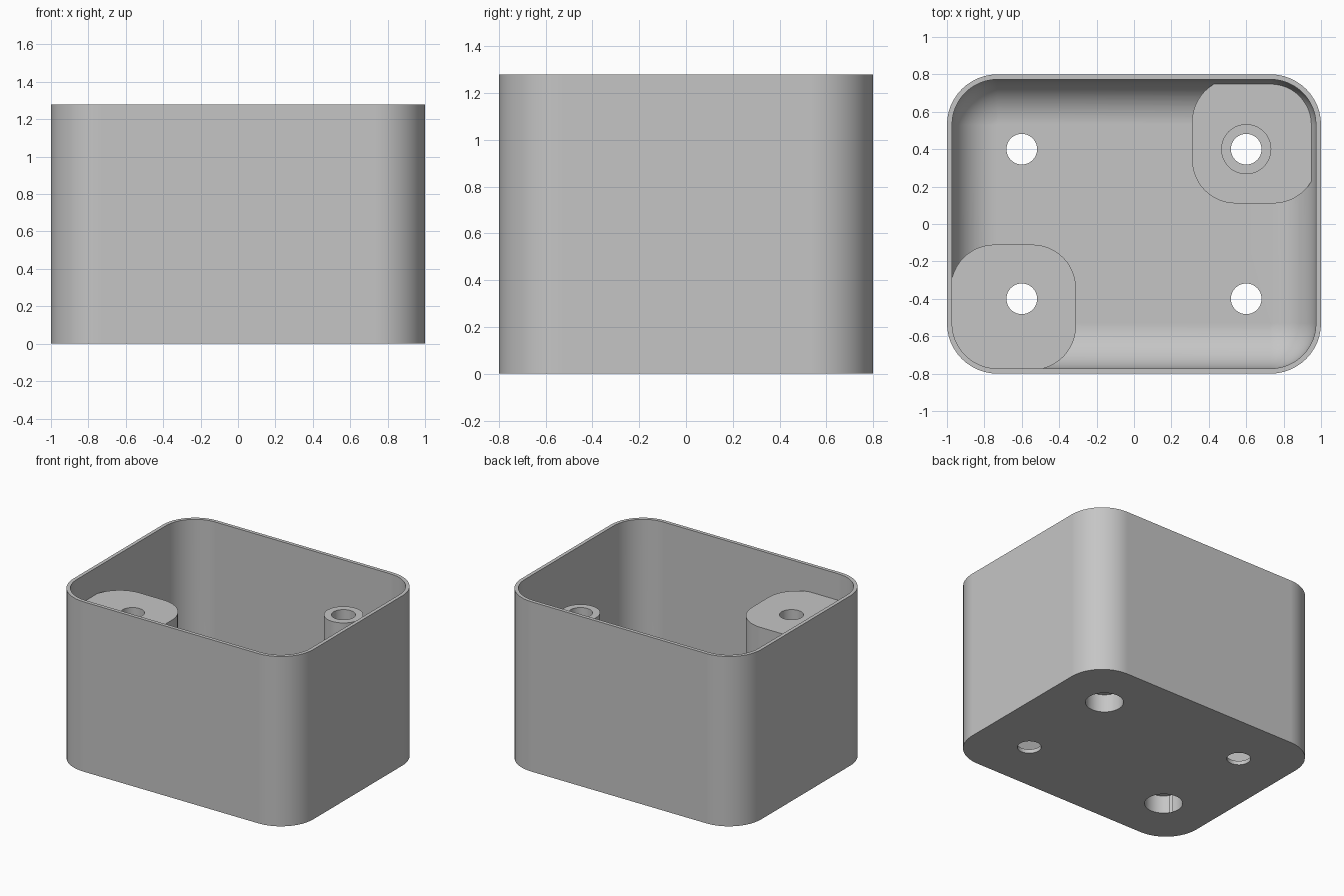
import bpy, bmesh, math

cube = bpy.data.objects.get("Cube")
if cube:
    bpy.data.objects.remove(cube, do_unlink=True)

HALF_X, HALF_Y, HEIGHT, CORNER = 1.0, 0.8, 1.28, 0.27
WALL, FLOOR, FILLET = 0.027, 0.03, 0.24
HOLE_X, HOLE_Y = 0.6, 0.4
POST_TOP, PAD_TOP = 1.08, 0.165
STEPS = 12

grey = bpy.data.materials.new("light_grey")
grey.use_nodes = True
colour = (0.56, 0.56, 0.56, 1)
grey.diffuse_color = colour
grey.node_tree.nodes["Principled BSDF"].inputs["Base Color"].default_value = colour


def rounded_rect(hx, hy, r, cx=0, cy=0):
    """Outline of a rounded rectangle, counter-clockwise."""
    pts = []
    for quarter, (sx, sy) in enumerate([(1, 1), (-1, 1), (-1, -1), (1, -1)]):
        for i in range(STEPS + 1):
            a = math.pi / 2 * (quarter + i / STEPS)
            pts.append((cx + sx * (hx - r) + r * math.cos(a),
                        cy + sy * (hy - r) + r * math.sin(a)))
    return pts


def circle(cx, cy, r, n=48):
    return [(cx + r * math.cos(math.tau * i / n), cy + r * math.sin(math.tau * i / n))
            for i in range(n)]


def loft(name, sections):
    """Skin a closed solid through (outline, height) sections."""
    bm = bmesh.new()
    rings = [[bm.verts.new((x, y, z)) for x, y in pts] for pts, z in sections]
    for low, high in zip(rings, rings[1:]):
        n = len(low)
        for i in range(n):
            j = (i + 1) % n
            bm.faces.new((low[i], low[j], high[j], high[i]))
    bm.faces.new(rings[0][::-1])
    bm.faces.new(rings[-1])
    bmesh.ops.recalc_face_normals(bm, faces=bm.faces)
    mesh = bpy.data.meshes.new(name)
    bm.to_mesh(mesh)
    bm.free()
    mesh.materials.append(grey)
    obj = bpy.data.objects.new(name, mesh)
    bpy.context.collection.objects.link(obj)
    return obj


def prism(name, outline, z0, z1):
    return loft(name, [(outline, z0), (outline, z1)])


def combine(target, tool, operation):
    """Apply a boolean and discard the tool."""
    mod = target.modifiers.new("boolean", "BOOLEAN")
    mod.operation, mod.object, mod.solver = operation, tool, "EXACT"
    bpy.context.view_layer.objects.active = target
    bpy.ops.object.modifier_apply(modifier=mod.name)
    bpy.data.objects.remove(tool, do_unlink=True)


# Thin-walled tray: outside up, over the rim, down the inside and round the floor fillet
def inset(d):
    return rounded_rect(HALF_X - d, HALF_Y - d, CORNER - d)


sections = [(inset(0), 0), (inset(0), HEIGHT), (inset(WALL), HEIGHT)]
for i in range(STEPS + 1):
    a = math.pi / 2 * i / STEPS
    sections.append((inset(WALL + FILLET * (1 - math.cos(a))),
                     FLOOR + FILLET * (1 - math.sin(a))))
box = loft("open_box", sections)

# Rounded corner blocks: a tall one at front right, a low pad at back left
for name, side, top in (("tall_post", -1, POST_TOP), ("low_pad", 1, PAD_TOP)):
    outline = rounded_rect(0.335, 0.335, 0.235, side * 0.645, side * 0.445)
    combine(box, prism(name, outline, FLOOR / 2, top), "UNION")

# Slim standoff on the low pad
combine(box, prism("standoff", circle(HOLE_X, HOLE_Y, 0.134), FLOOR * 2, POST_TOP), "UNION")

# Four through holes, with wide recesses under the two posts
for sx in (-1, 1):
    for sy in (-1, 1):
        x, y = sx * HOLE_X, sy * HOLE_Y
        combine(box, prism("screw_hole", circle(x, y, 0.082), -0.1, HEIGHT), "DIFFERENCE")
        if sx == sy:
            combine(box, prism("head_recess", circle(x, y, 0.13), -0.1, 0.135), "DIFFERENCE")

# Smooth curves, crisp edges
bpy.ops.object.select_all(action="DESELECT")
box.select_set(True)
bpy.context.view_layer.objects.active = box
bpy.ops.object.shade_smooth_by_angle(angle=math.radians(30))
normals = box.modifiers.new("weighted_normals", "WEIGHTED_NORMAL")
normals.keep_sharp = True
